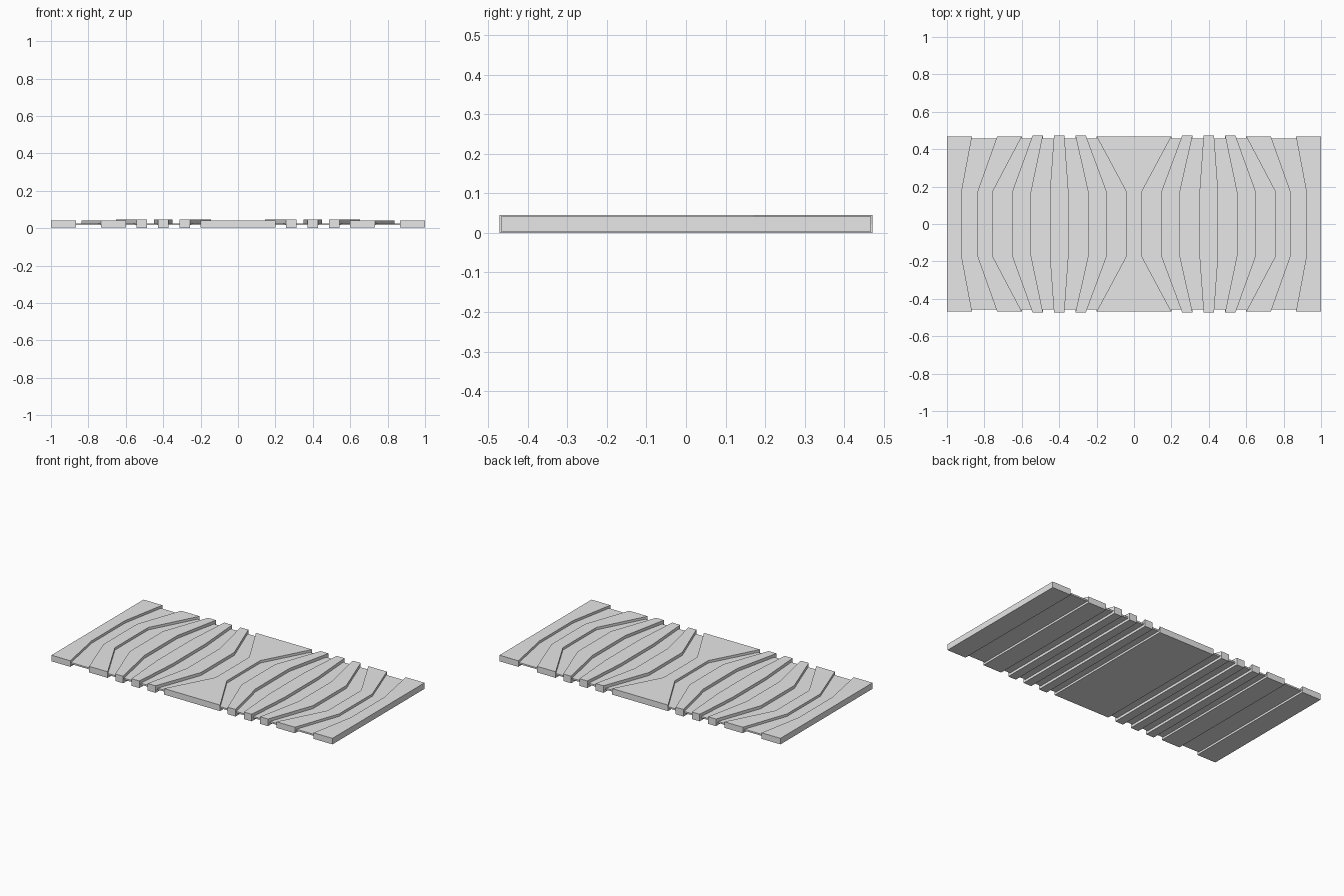
import bpy
import bmesh

cube = bpy.data.objects.get("Cube")
if cube:
    bpy.data.objects.remove(cube)

grey = bpy.data.materials.new("light_grey")
grey.use_nodes = True
colour = (0.8, 0.8, 0.8, 1)
grey.diffuse_color = colour
grey.node_tree.nodes["Principled BSDF"].inputs["Base Color"].default_value = colour

KINK = 0.17      # y where the bent edges turn parallel
SPLIT = 0.021    # height where straight underside meets bent top


def finish(name, bm):
    bmesh.ops.remove_doubles(bm, verts=bm.verts, dist=0.0001)
    bmesh.ops.dissolve_degenerate(bm, edges=bm.edges, dist=0.0001)
    bmesh.ops.dissolve_limit(bm, angle_limit=0.01, verts=bm.verts, edges=bm.edges)
    bmesh.ops.recalc_face_normals(bm, faces=bm.faces)
    mesh = bpy.data.meshes.new(name)
    bm.to_mesh(mesh)
    bm.free()
    mesh.materials.append(grey)
    obj = bpy.data.objects.new(name, mesh)
    bpy.context.collection.objects.link(obj)
    return obj


def slat(name, ends, middle, wide):
    """Slat with a straight lower half and a six-sided or bowed upper half."""
    y = 0.468 if wide else 0.472
    low, high = (0.003, 0.042) if wide else (0, 0.0455)
    bm = bmesh.new()

    def face(points):
        bm.faces.new([bm.verts.new(p) for p in points])

    def side(xe, xm):
        return [(xe, -y), (xm, -KINK), (xm, KINK), (xe, y)]

    sides = [side(xe, xm) for xe, xm in zip(ends, middle)]
    # Bowed top and straight underside
    face([(*p, high) for p in sides[0] + sides[1][::-1]])
    face([(ends[0], -y, low), (ends[1], -y, low), (ends[1], y, low), (ends[0], y, low)])
    for xe, xm, pts in zip(ends, middle, sides):
        # Lower wall, bowed upper walls and the shelf between them
        face([(xe, -y, low), (xe, y, low), (xe, y, SPLIT), (xe, -y, SPLIT)])
        for a, b in zip(pts, pts[1:]):
            face([(*a, SPLIT), (*b, SPLIT), (*b, high), (*a, high)])
        if abs(xe - xm) > 0.001:
            face([(*p, SPLIT) for p in pts])
    # End caps
    for ye in (-y, y):
        face([(ends[0], ye, z) for z in (low, SPLIT, high)]
             + [(ends[1], ye, z) for z in (high, SPLIT, low)])
    return finish(name, bm)


# Thin backing sheet in the grooves
bm = bmesh.new()
bmesh.ops.create_cube(bm, size=1)
bmesh.ops.scale(bm, vec=(1.98, 0.914, 0.01), verts=bm.verts)
bmesh.ops.translate(bm, vec=(0, 0, SPLIT), verts=bm.verts)
finish("backing_sheet", bm)

# Centre slat, then the mirrored slats on each side
slat("centre_slat", (-0.2, 0.2), (-0.04, 0.04), True)
SLATS = [
    ("inner_slat", (0.257, 0.313), (0.145, 0.245), False),
    ("second_slat", (0.372, 0.428), (0.35, 0.45), False),
    ("third_slat", (0.487, 0.543), (0.55, 0.652), False),
    ("outer_slat", (0.6, 0.732), (0.757, 0.838), True),
    ("edge_slat", (0.866, 1), (0.922, 1), True),
]
for prefix, s in (("left", 1), ("right", -1)):
    for name, ends, middle, wide in SLATS:
        slat(f"{prefix}_{name}", [s * x for x in ends], [s * x for x in middle], wide)
